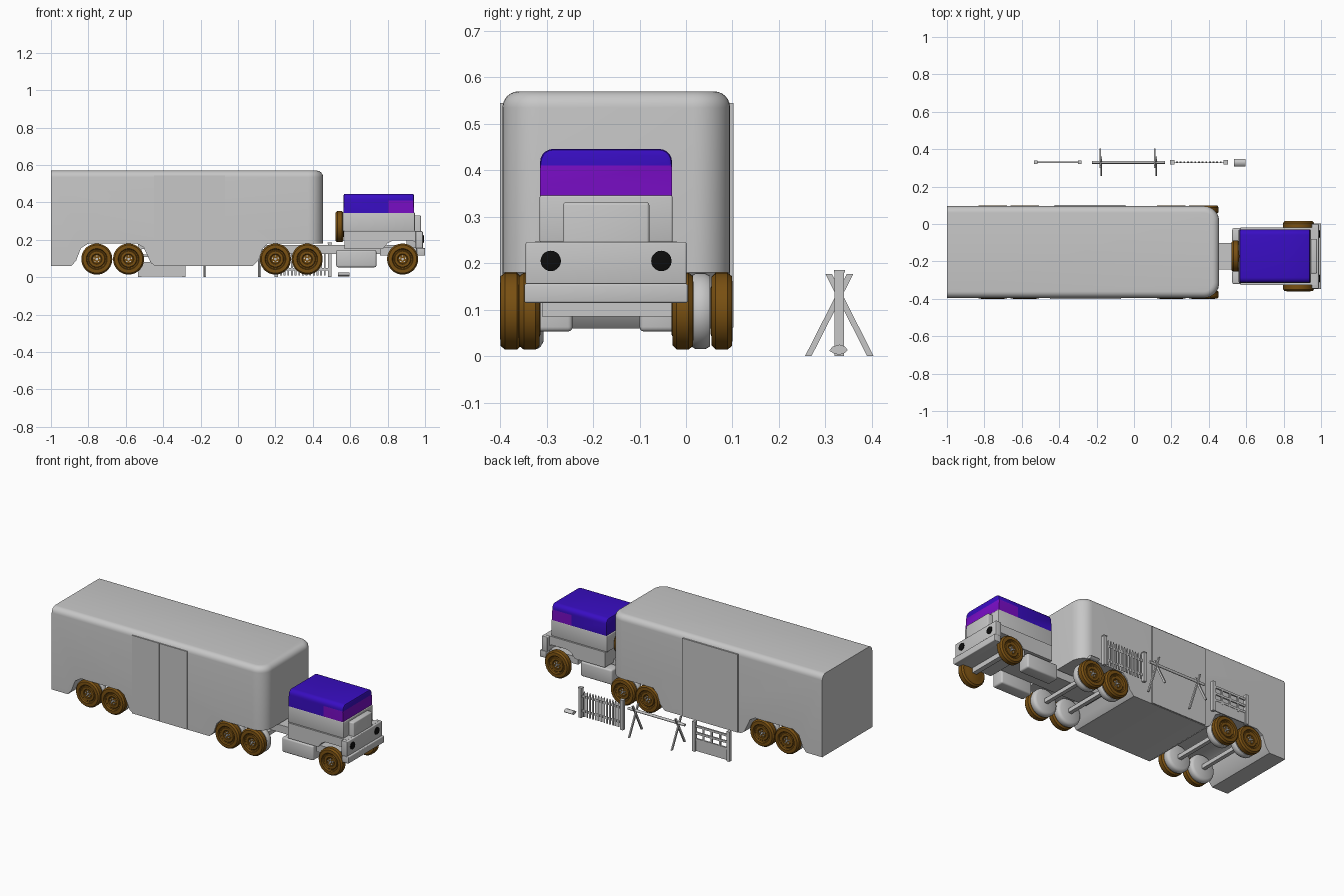
import bpy, bmesh, math
from mathutils import Vector, Matrix

cube = bpy.data.objects.get("Cube")
if cube:
    bpy.data.objects.remove(cube, do_unlink=True)


def material(name, rgb):
    m = bpy.data.materials.new(name)
    m.use_nodes = True
    m.diffuse_color = (*rgb, 1)
    m.node_tree.nodes["Principled BSDF"].inputs["Base Color"].default_value = (*rgb, 1)
    return m


GREY = material("light grey", (0.57, 0.57, 0.57))
BLUE = material("deep blue", (0.04, 0.004, 0.54))
PURPLE = material("purple glass", (0.19, 0.004, 0.56))
BROWN = material("brown rubber", (0.19, 0.08, 0.006))
BLACK = material("black", (0.004, 0.004, 0.004))


def finish(name, bm, mats, smooth=True):
    bmesh.ops.recalc_face_normals(bm, faces=bm.faces)
    me = bpy.data.meshes.new(name)
    bm.to_mesh(me)
    bm.free()
    for m in mats:
        me.materials.append(m)
    ob = bpy.data.objects.new(name, me)
    bpy.context.collection.objects.link(ob)
    if smooth:
        bpy.ops.object.select_all(action="DESELECT")
        ob.select_set(True)
        bpy.context.view_layer.objects.active = ob
        bpy.ops.object.shade_smooth_by_angle(angle=math.radians(35))
    return ob


def prism_bm(pts, a, b, axis="y"):
    """Extrude a side outline from a to b along y (points x,z) or x (points y,z)."""
    bm = bmesh.new()
    place = (lambda u, w: (u, a, w)) if axis == "y" else (lambda u, w: (a, u, w))
    face = bm.faces.new([bm.verts.new(place(u, w)) for u, w in pts])
    new = bmesh.ops.extrude_face_region(bm, geom=[face])["geom"]
    shift = Vector((0, b - a, 0) if axis == "y" else (b - a, 0, 0))
    bmesh.ops.translate(bm, vec=shift, verts=[v for v in new if isinstance(v, bmesh.types.BMVert)])
    bmesh.ops.recalc_face_normals(bm, faces=bm.faces)
    return bm


def box_bm(x, y, z):
    return prism_bm([(x[0], z[0]), (x[1], z[0]), (x[1], z[1]), (x[0], z[1])], *y)


def bevel(bm, test, size, segs=6):
    """Round the edges whose midpoint and direction pass the test."""
    edges = [e for e in bm.edges
             if test((e.verts[0].co + e.verts[1].co) / 2, (e.verts[0].co - e.verts[1].co).normalized())]
    bmesh.ops.bevel(bm, geom=edges, offset=size, segments=segs, profile=0.5, affect="EDGES")


def box(name, x, y, z, mat=GREY, round_by=0):
    bm = box_bm(x, y, z)
    if round_by:
        bevel(bm, lambda c, d: True, round_by, 3)
    return finish(name, bm, [mat], bool(round_by))


def lathe(name, outline, centre, direction, mat, steps=36):
    """Spin (radius, depth) points about an axis through centre."""
    bm = bmesh.new()
    vs = [bm.verts.new((r, 0, d)) for r, d in outline]
    es = [bm.edges.new(p) for p in zip(vs, vs[1:])]
    bmesh.ops.spin(bm, geom=vs + es, axis=(0, 0, 1), cent=(0, 0, 0), angle=math.tau, steps=steps)
    bmesh.ops.remove_doubles(bm, verts=bm.verts, dist=1e-5)
    turn = Vector(direction).to_track_quat("Z", "Y").to_matrix().to_4x4()
    bm.transform(Matrix.Translation(centre) @ turn)
    return finish(name, bm, [mat])


TYRE = [(0, 0), (.05, 0), (.055, .002), (.074, .002), (.083, .011), (.083, .036), (.075, .046),
        (.056, .047), (.052, .038), (.046, .036), (.042, .040), (.028, .040), (.024, .036), (0, .036)]
DRUM = [(0, 0), (.066, 0), (.077, .006), (.082, .014), (.082, .034), (.076, .045), (0, .045)]


def wheel(name, centre, direction):
    lathe(name, TYRE, centre, direction, BROWN)
    c, d = Vector(centre), Vector(direction)
    lathe(name + "_hub", [(0, .036), (.007, .036), (.007, .044), (0, .044)], c, d, GREY, 12)
    side = Vector((0, 0, 1))
    for i in range(5):
        p = c + d * .036 + (Matrix.Rotation(math.tau * i / 5, 3, d) @ side) * .016
        lathe(f"{name}_bolt_{i}", [(0, 0), (.004, 0), (.004, .005), (0, .005)], p, d, GREY, 6)


# Trailer body with rounded roof and nose
side = [(-1, .06), (-.89, .06), (-.865, .09), (-.84, .155), (-.80, .18), (-.54, .18), (-.505, .16),
        (-.465, .075), (-.44, .06), (.08, .06), (.11, .09), (.13, .15), (.16, .18),
        (.455, .18), (.455, .57), (-1, .57)]
bm = prism_bm(side, -.395, .095)
bevel(bm, lambda c, d: c.x > .45 and abs(d.z) > .9, .08, 8)
bevel(bm, lambda c, d: c.z > .569 and c.x > -.99, .035, 6)
finish("trailer_body", bm, [GREY])

# Trailer side doors
for i, x in enumerate((-.448, -.258)):
    box(f"right_door_{i}", (x, x + .188), (-.4, -.39), (.062, .545))
box("left_ramp_door", (-.425, -.045), (.09, .102), (.062, .545))

# Trailer wheels: brown outer wheels with grey inner wheels
for i, x in enumerate((-.755, -.585, .2, .37)):
    for label, s in (("left", 1), ("right", -1)):
        wheel(f"{label}_wheel_{i}", (x, -.15 + s * .203, .097), (0, s, 0))
        lathe(f"{label}_inner_wheel_{i}", DRUM, (x, -.15 + s * .157, .097), (0, s, 0), GREY)
    box(f"axle_{i}", (x - .012, x + .012), (-.31, .01), (.085, .11))

# Truck frame, tanks and front wheels
MID = -.172
box("chassis", (.14, .93), (MID - .07, MID + .07), (.125, .172))
for label, s in (("left", 1), ("right", -1)):
    ys = sorted((MID + s * .072, MID + s * .15))
    box(f"{label}_tank", (.525, .74), ys, (.053, .145), GREY, .01)
    wheel(f"{label}_front_wheel", (.88, MID + s * .141, .097), (0, s, 0))
box("front_axle", (.865, .895), (-.31, -.03), (.085, .125))
wheel("spare_wheel", (.567, MID, .27), (-1, 0, 0))

# Cab lower body with wheel arches
arch = [(.57, .152), (.775, .152), (.80, .182), (.825, .195), (.935, .195), (.958, .18), (.97, .152),
        (.975, .152), (.975, .247), (.57, .247)]
finish("cab_lower_body", prism_bm(arch, MID - .153, MID + .153), [GREY], False)
box("cab_upper_body", (.56, .945), (MID - .143, MID + .143), (.245, .346), GREY, .004)
box("hood", (.9, .978), (MID - .093, MID + .093), (.15, .331), GREY, .006)
box("nose_panel", (.95, .988), (MID - .173, MID + .173), (.154, .246), GREY, .004)
box("bumper", (.955, 1), (MID - .176, MID + .176), (.115, .156), GREY, .004)
box("cab_floor", (.76, .96), (MID - .143, MID + .143), (.115, .16))
for label, s in (("left", 1), ("right", -1)):
    lathe(f"{label}_headlight", [(0, 0), (.022, 0), (.022, .006), (.017, .008), (0, .008)],
          (.986, MID + s * .119, .205), (1, 0, 0), BLACK, 20)

# Cab top with wraparound window faces
bm = box_bm((.565, .94), (MID - .142, MID + .142), (.344, .446))
bevel(bm, lambda c, d: c.z > .44 and abs(d.x) > .9, .028, 5)
bevel(bm, lambda c, d: c.z > .40 and abs(d.x) < .1 and (c.x > .939 or c.x < .566) and c.z > .415, .008, 2)
for point, normal in (((0, 0, .41), (0, 0, 1)), ((.805, 0, 0), (1, 0, 0))):
    bmesh.ops.bisect_plane(bm, geom=bm.verts[:] + bm.edges[:] + bm.faces[:], plane_co=point, plane_no=normal)
for f in bm.faces:
    c = f.calc_center_median()
    f.normal_update()
    f.material_index = int(c.x > .805 and c.z < .41 and abs(f.normal.z) < .5)
finish("cab_top", bm, [BLUE, PURPLE])

# Picket fence jump
ROW = .33
for i, x in enumerate((.205, .49)):
    box(f"fence_post_{i}", (x - .01, x + .01), (ROW - .01, ROW + .01), (0, .18))
    box(f"fence_post_cap_{i}", (x - .012, x + .012), (ROW - .012, ROW + .012), (.18, .186))
for i, z in enumerate((.035, .125)):
    box(f"fence_rail_{i}", (.21, .485), (ROW - .004, ROW), (z, z + .014))
for i in range(13):
    x = .23 + i * .0195
    outline = [(x - .005, .01), (x + .005, .01), (x + .005, .155), (x, .168), (x - .005, .155)]
    finish(f"picket_{i}", prism_bm(outline, ROW, ROW + .004), [GREY], False)

# Pole resting on crossed trestles
for i, x in enumerate((-.178, .115)):
    for s in (1, -1):
        leg = [(ROW + s * u, w) for u, w in ((-.074, 0), (-.06, 0), (.03, .177), (.016, .177))]
        finish(f"trestle_leg_{i}_{s}", prism_bm(leg, x - .004 + s * .003, x + .004 + s * .003, "x"), [GREY], False)
lathe("jump_pole", [(0, 0), (.008, 0), (.008, .39), (0, .39)], (-.225, ROW, .142), (1, 0, 0), GREY, 12)

# Panel gate jump
for i, x in enumerate((-.525, -.29)):
    box(f"gate_post_{i}", (x - .01, x + .01), (ROW - .01, ROW + .01), (0, .185))
box("gate_panel", (-.52, -.295), (ROW - .003, ROW + .003), (.004, .07))
for i, z in enumerate((.068, .108, .15)):
    box(f"gate_rail_{i}", (-.52, -.295), (ROW - .005, ROW + .005), (z, z + .013))
for i in range(3):
    x = -.465 + i * .057
    box(f"gate_bar_{i}", (x - .005, x + .005), (ROW - .004, ROW + .004), (.06, .16))

# Saddle lying on the ground
saddle = [(.308, .012), (.318, .006), (.33, .003), (.34, .006), (.348, .013), (.342, .021), (.33, .025), (.316, .021)]
finish("saddle", prism_bm(saddle, .535, .595, "x"), [GREY])
